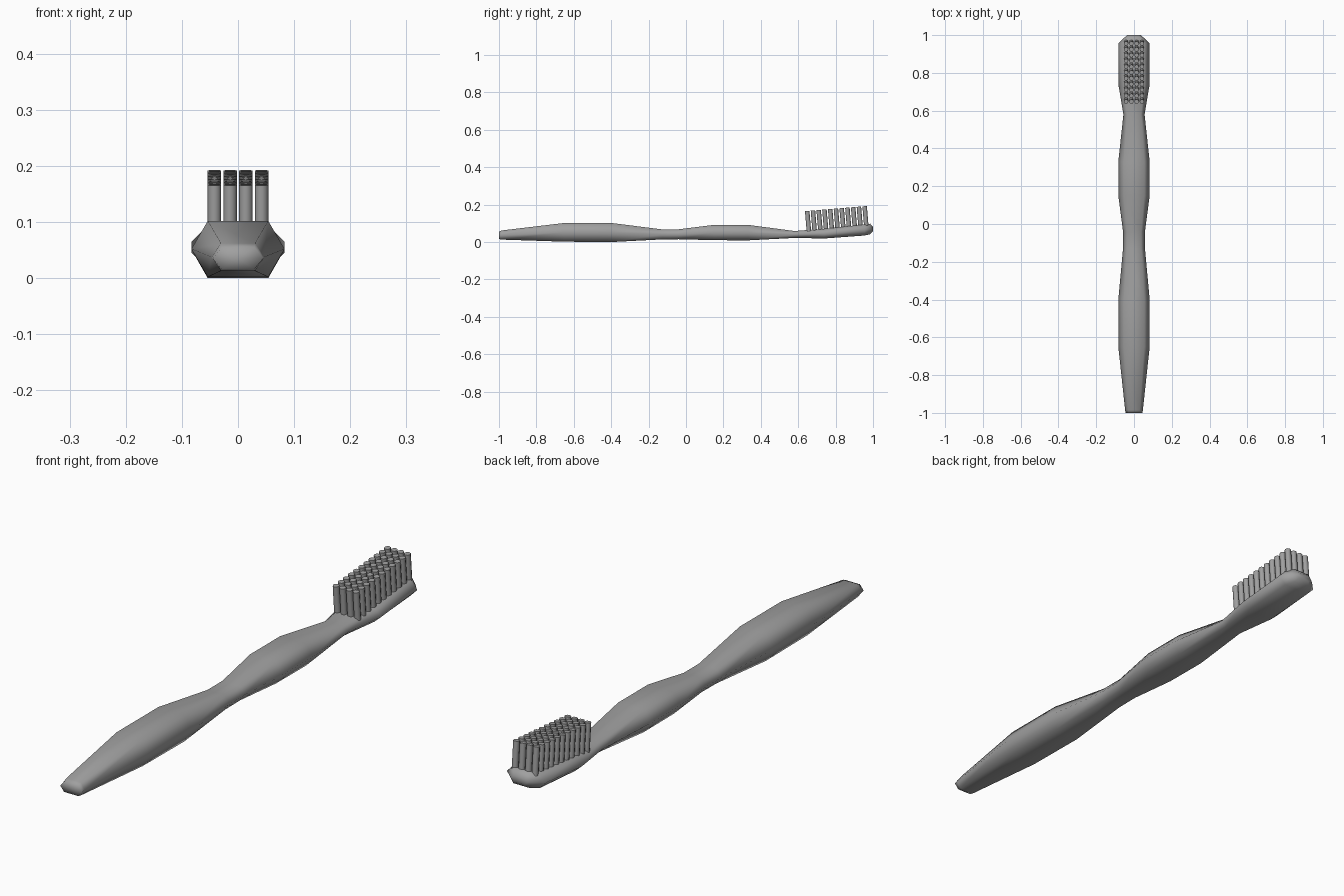
import bpy
import bmesh
import math
from mathutils import Matrix, Vector

cube = bpy.data.objects.get("Cube")
if cube:
    bpy.data.objects.remove(cube, do_unlink=True)

grey = bpy.data.materials.new("plain grey")
grey.use_nodes = True
colour = (0.35, 0.35, 0.35, 1)
grey.diffuse_color = colour
grey.node_tree.nodes["Principled BSDF"].inputs["Base Color"].default_value = colour


def add_object(name, bm):
    bmesh.ops.recalc_face_normals(bm, faces=bm.faces)
    mesh = bpy.data.meshes.new(name)
    bm.to_mesh(mesh)
    bm.free()
    mesh.materials.append(grey)
    obj = bpy.data.objects.new(name, mesh)
    bpy.context.collection.objects.link(obj)
    return obj


def section(bm, y, half, low, high):
    """Six-sided ring with a flat top, a flat bottom and pointed sides."""
    flat, mid = half * 0.65, (low + high) / 2
    ring = [(half, mid), (flat, high), (-flat, high),
            (-half, mid), (-flat, low), (flat, low)]
    return [bm.verts.new((x, y, z)) for x, z in ring]


# Body: handle, neck and head lofted through stations (y, half width, low, high)
stations = [
    (-1.0, 0.045, 0.016, 0.055),
    (-0.985, 0.047, 0.013, 0.062),
    (-0.65, 0.083, 0.002, 0.102),
    (-0.4, 0.083, 0.0, 0.102),
    (-0.13, 0.058, 0.014, 0.068),
    (-0.04, 0.058, 0.015, 0.068),
    (0.15, 0.083, 0.01, 0.092),
    (0.33, 0.083, 0.009, 0.092),
    (0.58, 0.056, 0.022, 0.059),
    (0.74, 0.083, 0.019, 0.071),
    (0.955, 0.083, 0.035, 0.094),
    (0.985, 0.053, 0.042, 0.098),
    (1.0, 0.036, 0.057, 0.08),
]
bm = bmesh.new()
rings = [section(bm, *s) for s in stations]
for a, b in zip(rings, rings[1:]):
    for i in range(6):
        j = (i + 1) % 6
        bm.faces.new((a[i], a[j], b[j], b[i]))
for ring in (rings[0], rings[-1]):
    cap = bm.faces.new(ring)
    bmesh.ops.poke(bm, faces=[cap])
for face in bm.faces:
    face.smooth = True
add_object("handle_and_head", bm)

# Bristles: a grid of tufts standing square to the sloping head
bm = bmesh.new()
slope = 0.084
tilt = Matrix.Rotation(math.atan(slope), 4, "X")
length = 0.12
for row in range(11):
    for col in range(4):
        y = 0.648 + row * 0.0307
        top = Vector(((col - 1.5) * 0.028, y, 0.166 + (y - 0.648) * slope))
        centre = top - tilt @ Vector((0, 0, length / 2))
        bmesh.ops.create_cone(bm, cap_ends=True, segments=8, radius1=0.012,
                              radius2=0.012, depth=length,
                              matrix=Matrix.Translation(centre) @ tilt)
bristles = add_object("bristles", bm)
bpy.ops.object.select_all(action="DESELECT")
bristles.select_set(True)
bpy.context.view_layer.objects.active = bristles
bpy.ops.object.shade_smooth_by_angle(angle=math.radians(50))
